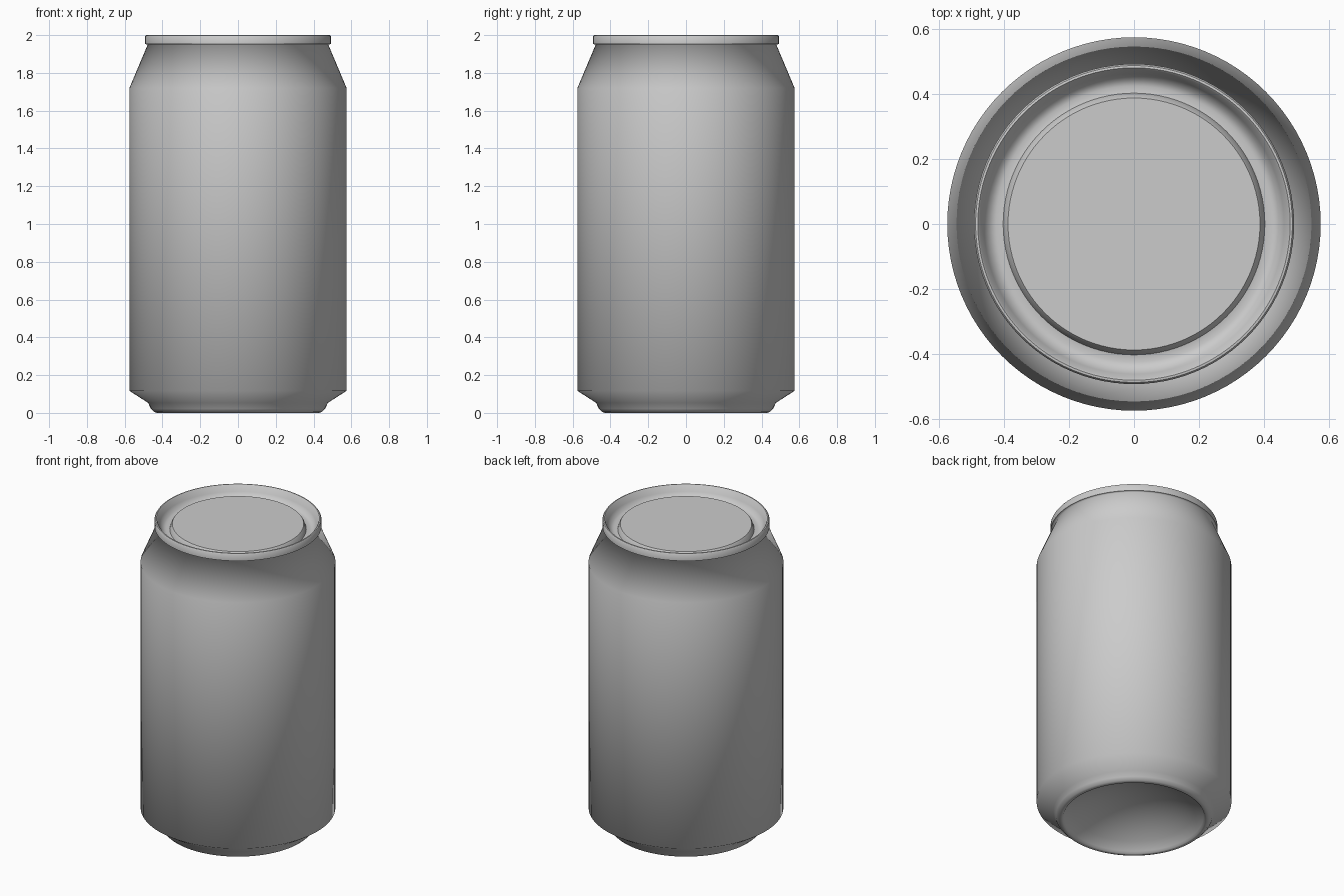
import bpy, bmesh, math

if "Cube" in bpy.data.objects:
    bpy.data.objects.remove(bpy.data.objects["Cube"])

SEGMENTS = 96


def lathe(name, profile, smooth_angle):
    """Revolve an (r, z) profile around the z axis."""
    bm = bmesh.new()
    verts = [bm.verts.new((r, 0, z)) for r, z in profile]
    edges = [bm.edges.new(pair) for pair in zip(verts, verts[1:])]
    bmesh.ops.spin(bm, geom=verts + edges, cent=(0, 0, 0), axis=(0, 0, 1),
                   angle=math.tau, steps=SEGMENTS)
    bmesh.ops.remove_doubles(bm, verts=bm.verts, dist=1e-4)
    bmesh.ops.recalc_face_normals(bm, faces=bm.faces)
    mesh = bpy.data.meshes.new(name)
    bm.to_mesh(mesh)
    bm.free()
    obj = bpy.data.objects.new(name, mesh)
    bpy.context.collection.objects.link(obj)
    bpy.ops.object.select_all(action='DESELECT')
    obj.select_set(True)
    bpy.context.view_layer.objects.active = obj
    bpy.ops.object.shade_smooth_by_angle(angle=math.radians(smooth_angle))
    return obj


# Concave dome under the can, as a circular arc from the centre outwards
DOME_R, DOME_H = 0.41, 0.16
ball = (DOME_R ** 2 + (DOME_H - 0.015) ** 2) / (2 * (DOME_H - 0.015))
dome = []
for i in range(9):
    r = DOME_R * i / 8
    dome.append((r, DOME_H - ball + math.sqrt(ball ** 2 - r ** 2)))

# Body: dome, standing ring, base chamfer, wall, neck and underside of the rim
body_profile = dome + [
    (0.418, 0.003), (0.43, 0.0), (0.445, 0.005), (0.461, 0.022), (0.476, 0.053),
    (0.575, 0.117), (0.575, 1.72), (0.478, 1.95), (0.493, 1.953)]
lathe("can_body", body_profile, 180)

# Lid: rolled rim, sloping inner wall, groove and raised flat panel
lid_profile = [
    (0.493, 1.953), (0.493, 1.992), (0.488, 1.999), (0.481, 2.0), (0.475, 1.994),
    (0.462, 1.96), (0.445, 1.934), (0.425, 1.926), (0.403, 1.93),
    (0.395, 1.955), (0.388, 1.965), (0.0, 1.965)]
lathe("can_lid", lid_profile, 42)
